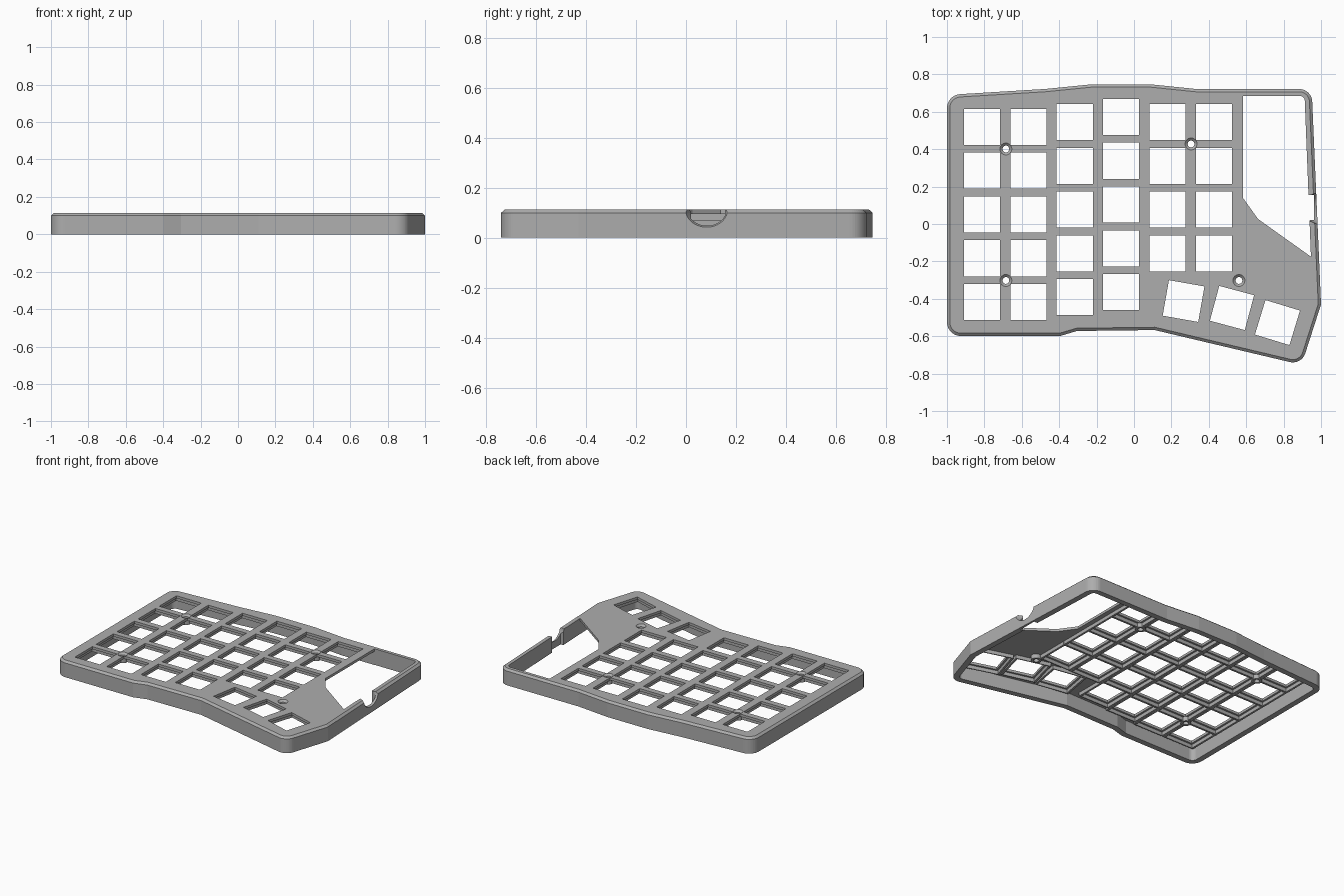
import bpy, bmesh
from math import cos, sin, pi, radians
from mathutils import Vector, Matrix

if "Cube" in bpy.data.objects:
    bpy.data.objects.remove(bpy.data.objects["Cube"])

grey = bpy.data.materials.new("matte grey")
grey.use_nodes = True
colour = (0.42, 0.42, 0.42, 1)
grey.diffuse_color = colour
grey.node_tree.nodes["Principled BSDF"].inputs["Base Color"].default_value = colour

HEIGHT, PLATE_UNDERSIDE, WALL = 0.113, 0.095, 0.04
KEY, PITCH_X, PITCH_Y = 0.193, 0.248, 0.234


def make_object(name, bm):
    bmesh.ops.recalc_face_normals(bm, faces=bm.faces)
    mesh = bpy.data.meshes.new(name)
    bm.to_mesh(mesh)
    bm.free()
    obj = bpy.data.objects.new(name, mesh)
    mesh.materials.append(grey)
    bpy.context.collection.objects.link(obj)
    return obj


def loft(bm, layers, ring=False):
    """Stack of (points, z) loops; a ring joins the last loop back to the first."""
    loops = [[bm.verts.new((p[0], p[1], z)) for p in pts] for pts, z in layers]
    pairs = list(zip(loops, loops[1:]))
    if ring:
        pairs.append((loops[-1], loops[0]))
    else:
        bm.faces.new(loops[0])
        bm.faces.new(loops[-1])
    for a, b in pairs:
        for i in range(len(a)):
            j = (i + 1) % len(a)
            bm.faces.new((a[i], a[j], b[j], b[i]))


def inset(corners, d):
    """Move every edge of a clockwise outline inwards by d."""
    out = []
    for i, c in enumerate(corners):
        a = (c - corners[i - 1]).normalized()
        b = (corners[(i + 1) % len(corners)] - c).normalized()
        na, nb = Vector((a.y, -a.x)), Vector((b.y, -b.x))
        out.append(c + (na + nb) * d / (1 + na.dot(nb)))
    return out


def rounded(corners, radii, steps=10):
    """Replace each corner that has a radius with an arc."""
    pts = []
    for i, c in enumerate(corners):
        r = radii[i]
        if not r:
            pts.append(c)
            continue
        a = (corners[i - 1] - c).normalized()
        b = (corners[(i + 1) % len(corners)] - c).normalized()
        half = a.angle(b) / 2
        centre = c + (a + b).normalized() * r / sin(half)
        reach = r * cos(half) / sin(half)
        start, end = c + a * reach - centre, c + b * reach - centre
        sweep = start.angle(end)
        for k in range(steps + 1):
            t = k / steps
            pts.append(centre + (start * sin((1 - t) * sweep) + end * sin(t * sweep)) / sin(sweep))
    return pts


def rect(w, h, centre, angle=0):
    turn = Matrix.Rotation(radians(angle), 2)
    return [Vector(centre) + turn @ Vector((sx * w / 2, sy * h / 2))
            for sx, sy in ((-1, -1), (-1, 1), (1, 1), (1, -1))]


def circle(r, centre, n=24):
    return [(centre[0] + r * cos(2 * pi * i / n), centre[1] + r * sin(2 * pi * i / n)) for i in range(n)]


def cut(target, cutter):
    cutter.hide_render = True
    mod = target.modifiers.new("cut", 'BOOLEAN')
    mod.operation, mod.solver, mod.object = 'DIFFERENCE', 'EXACT', cutter
    bpy.context.view_layer.objects.active = target
    bpy.ops.object.modifier_apply(modifier=mod.name)


# Outline of the case: x, y, corner radius, clockwise
outline = [(-1, 0.69, 0.075), (-0.475, 0.722, 0), (-0.225, 0.747, 0), (0.086, 0.747, 0),
           (0.33, 0.722, 0), (0.95, 0.722, 0.07), (1, -0.43, 0), (0.896, -0.753, 0.07),
           (0.11, -0.567, 0), (-0.305, -0.572, 0), (-0.396, -0.599, 0), (-1, -0.599, 0.075)]
corners = [Vector(p[:2]) for p in outline]


def case_loop(d):
    return rounded(inset(corners, d), [max(p[2] - d, 0.02) if p[2] else 0 for p in outline])


# Case body with a chamfered top edge, hollow underneath
bm = bmesh.new()
loft(bm, [(case_loop(0), 0), (case_loop(0), 0.1), (case_loop(0.015), HEIGHT)])
case = make_object("case_shell", bm)
bm = bmesh.new()
loft(bm, [(case_loop(WALL), -0.1), (case_loop(WALL), PLATE_UNDERSIDE)])
cutters = [make_object("cavity_cutter", bm)]

# Key positions: staggered columns, then the fanned thumb keys
keys = []
columns = [(0.519, 5), (0.519, 5), (0.545, 5), (0.572, 5), (0.545, 4), (0.545, 4)]
for c, (top, rows) in enumerate(columns):
    keys += [((-0.813 + c * PITCH_X, top - r * PITCH_Y), 0) for r in range(rows)]
keys += [((0.265, -0.412), -10), ((0.524, -0.449), -15), ((0.767, -0.527), -17)]

# Key holes and the large controller opening
bm = bmesh.new()
for pos, angle in keys:
    hole = rect(KEY, KEY, pos, angle)
    loft(bm, [(hole, -0.1), (hole, 0.2)])
opening = [Vector(p) for p in ((0.583, 0.139), (0.583, 0.684), (0.912, 0.684),
                               (0.946, -0.175), (0.663, 0.027))]
opening = rounded(opening, [0, 0, 0.025, 0, 0], 5)
loft(bm, [(opening, -0.1), (opening, 0.2)])
cutters.append(make_object("opening_cutter", bm))

# Countersunk screw holes
screws = [(-0.685, 0.401), (-0.685, -0.302), (0.305, 0.428), (0.561, -0.302)]
bm = bmesh.new()
for s in screws:
    loft(bm, [(circle(0.018, s), -0.1), (circle(0.018, s), 0.1),
              (circle(0.032, s), HEIGHT), (circle(0.032, s), 0.2)])
screw_cutter = make_object("screw_cutter", bm)
cutters.append(screw_cutter)

# Flared cable notch in the left wall, with the wall thinned behind it
bm = bmesh.new()
place = (Matrix.Translation((0.955, 0.084, HEIGHT + 0.002)) @ Matrix.Diagonal((1, 1, 0.86, 1))
         @ Matrix.Rotation(pi / 2, 4, 'Y'))
bmesh.ops.create_cone(bm, cap_ends=True, segments=48, radius1=0.062, radius2=0.088, depth=0.06, matrix=place)
cutters.append(make_object("notch_cutter", bm))
bm = bmesh.new()
relief = rect(0.045, 0.135, (0.939, 0.088))
loft(bm, [(relief, -0.1), (relief, 0.2)])
cutters.append(make_object("relief_cutter", bm))

for cutter in cutters:
    cut(case, cutter)

# Stiffening ribs framing each key on the underside
bm = bmesh.new()
for pos, angle in keys:
    outer = rect(PITCH_X - 0.001, PITCH_Y - 0.001, pos, angle)
    inner = rect(KEY + 0.026, KEY + 0.026, pos, angle)
    loft(bm, [(outer, 0.07), (outer, 0.096), (inner, 0.096), (inner, 0.07)], ring=True)
ribs = make_object("key_ribs", bm)
cut(ribs, screw_cutter)

# Screw bosses under the plate
bm = bmesh.new()
for s in screws:
    outer, inner = circle(0.034, s), circle(0.018, s)
    loft(bm, [(outer, 0.065), (outer, 0.096), (inner, 0.096), (inner, 0.065)], ring=True)
make_object("screw_bosses", bm)

for cutter in cutters:
    bpy.data.objects.remove(cutter)
